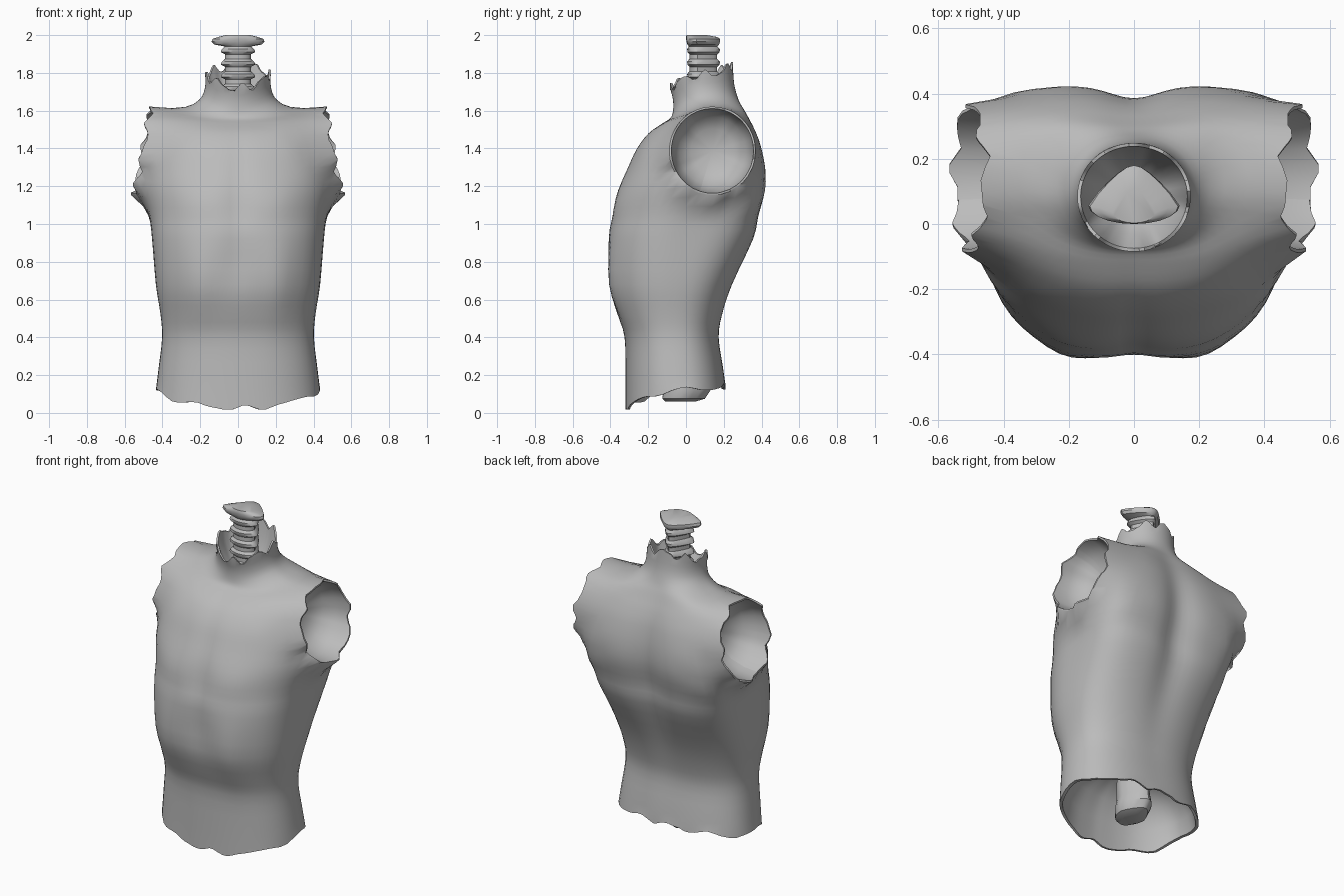
import bpy, bmesh, math
from mathutils import Vector

if "Cube" in bpy.data.objects:
    bpy.data.objects.remove(bpy.data.objects["Cube"])

grey = bpy.data.materials.new("stone_grey")
grey.diffuse_color = (0.5, 0.5, 0.5, 1)
grey.use_nodes = True
grey.node_tree.nodes["Principled BSDF"].inputs["Base Color"].default_value = grey.diffuse_color
COLS, SUB = 64, 3


def jag(a):
    """Irregular torn-edge zigzag, roughly -1..1."""
    tri = lambda u: math.asin(math.sin(u)) * 2 / math.pi
    return (tri(8 * a + 0.6) + 0.4 * tri(13 * a + 1)) / 1.4


def loft(bm, rings, caps=False):
    rows = [[bm.verts.new(p) for p in r] for r in rings]
    n = len(rows[0])
    for a, b in zip(rows, rows[1:]):
        for i in range(n):
            bm.faces.new((a[i], a[(i + 1) % n], b[(i + 1) % n], b[i]))
    if caps:
        bm.faces.new(rows[0][::-1])
        bm.faces.new(rows[-1])


def finish(bm, name, angle):
    bmesh.ops.recalc_face_normals(bm, faces=bm.faces)
    me = bpy.data.meshes.new(name)
    bm.to_mesh(me)
    bm.free()
    me.materials.append(grey)
    ob = bpy.data.objects.new(name, me)
    bpy.context.collection.objects.link(ob)
    bpy.ops.object.select_all(action='DESELECT')
    ob.select_set(True)
    bpy.context.view_layer.objects.active = ob
    bpy.ops.object.shade_smooth_by_angle(angle=math.radians(angle))


def catmull(p0, p1, p2, p3, t):
    return [0.5 * (2 * b + (c - a) * t + (2 * a - 5 * b + 4 * c - d) * t * t
                   + (3 * b - a - 3 * c + d) * t ** 3) for a, b, c, d in zip(p0, p1, p2, p3)]


# Torso sections: z front, z side, z back, half width, y front, y back, y of widest point
SECTIONS = [
    (.025, .12, .14, .435, -.32, .21, -.04), (.20, .24, .25, .42, -.32, .195, -.05),
    (.40, .40, .40, .402, -.325, .175, -.06), (.52, .52, .52, .41, -.362, .195, -.06),
    (.68, .68, .68, .435, -.41, .25, -.05), (.92, .92, .92, .455, -.415, .36, -.02),
    (1.04, 1.04, 1.04, .47, -.39, .385, .02), (1.18, 1.18, 1.18, .505, -.36, .42, .08),
    (1.30, 1.30, 1.30, .515, -.31, .42, .12), (1.40, 1.42, 1.42, .505, -.262, .395, .14),
    (1.48, 1.52, 1.50, .48, -.20, .365, .14), (1.53, 1.59, 1.56, .44, -.13, .335, .14),
    (1.56, 1.602, 1.61, .31, -.085, .31, .13), (1.60, 1.655, 1.66, .208, -.07, .285, .11),
    (1.66, 1.72, 1.74, .175, -.07, .26, .09), (1.72, 1.79, 1.84, .174, -.085, .25, .085)]

bell = lambda v, c, s: math.exp(-((v - c) / s) ** 2)


def section_ring(s, torn):
    zf, zs, zb, w, yf, yb, yc = s
    ring = []
    for i in range(COLS):
        a = 2 * math.pi * i / COLS
        c, sn = math.cos(a), math.sin(a)
        neck = min(1, max(0, (zs - 1.58) / 0.1))
        e = 2.3 - 0.3 * neck + .15 * bell(zs, .75, .3)
        if sn > 0:
            e = (2.5 + 2.5 * bell(zs, 1.24, .38)) * (1 - neck) + 2 * neck
        h = yb - yc if sn > 0 else yc - yf
        r = (abs(c / w) ** e + abs(sn / h) ** e) ** (-1 / e)
        x, y = r * c, r * sn
        k = (y / h) ** 2
        z = zs + ((zb if sn > 0 else zf) - zs) * k + torn * jag(a)
        y += yc
        # spine furrow, chest muscles, breastbone, rib arch and lower ribs
        if sn > 0:
            y -= .042 * bell(x, 0, .1) * bell(z, 1.12, .42)
        else:
            y -= .015 * bell(abs(x), .22, .13) * bell(z, 1.1, .09) * k
            y += .015 * bell(x, 0, .05) * bell(z, 1.15, .3)
            y += .016 * bell(x, 0, .09) * bell(z, .8, .14)
            y -= .02 * bell(abs(x), .22, .08) * bell(z, .68, .22) * k
        ring.append((x, y, z))
    return ring


rings = []
last = len(SECTIONS) - 1
for i in range(last):
    q = [SECTIONS[min(max(i + j, 0), last)] for j in (-1, 0, 1, 2)]
    for k in range(SUB):
        rings.append(section_ring(catmull(*q, k / SUB), .02 if i + k == 0 else 0))
rings.append(section_ring(SECTIONS[-1], .035))
bm = bmesh.new()
loft(bm, rings)

# Arm openings: remove side faces, then pull the edge onto a torn oval rim
AY, AZ, RY, RZ = .14, 1.387, .228, .235
dist = lambda p: math.hypot((p.y - AY) / RY, (p.z - AZ) / RZ)
hole = [f for f in bm.faces
        if abs(f.calc_center_median().x) > .36 and dist(f.calc_center_median()) < 1]
bmesh.ops.delete(bm, geom=hole, context='FACES')
is_arm = lambda p: abs(p.x) > .25 and 1 < p.z < 1.7
for v in bm.verts:
    if v.is_boundary and is_arm(v.co):
        t = math.atan2((v.co.z - AZ) / RZ, (v.co.y - AY) / RY)
        x = .505 - .045 * math.sin(t) + .025 * jag(t)
        v.co = (math.copysign(x, v.co.x), AY + RY * math.cos(t), AZ + RZ * math.sin(t))
near = [v for v in bm.verts if not v.is_boundary and is_arm(v.co) and dist(v.co) < 1.5]
for _ in range(4):
    bmesh.ops.smooth_vert(bm, verts=near, factor=.5, use_axis_x=True, use_axis_y=True, use_axis_z=True)


# Every opening gets a thin lip and a hollow bowl behind it; the torn edge fades inwards
DOME = ((.955, 0, 1), (.91, .35, .4), (.77, .68, .15), (.5, .9, .05), (.22, .98, .02))
FUNNEL = ((.94, 0, 1), (.86, .25, .5), (.68, .55, .2), (.45, .8, .05), (.2, .95, .02))


def bowl(test, centre, axis, depth, profile):
    edges = [e for e in bm.edges if e.is_boundary and all(test(v.co) for v in e.verts)]
    centre, axis = Vector(centre), Vector(axis)
    old_s, old_d, old_f = 1.0, 0.0, 1.0
    verts = []
    for s, d, f in profile:
        geom = bmesh.ops.extrude_edge_only(bm, edges=edges)['geom']
        verts = [g for g in geom if isinstance(g, bmesh.types.BMVert)]
        edges = [g for g in geom if isinstance(g, bmesh.types.BMEdge) and g.is_boundary]
        for v in verts:
            rel = v.co - centre - axis * old_d
            along = axis * rel.dot(axis)
            v.co = centre + (rel - along) * (s / old_s) + along * (f / old_f) + axis * d * depth
        old_s, old_d, old_f = s, d * depth, f
    bmesh.ops.pointmerge(bm, verts=verts, merge_co=centre + axis * depth)


for side in (1, -1):
    bowl(lambda p: is_arm(p) and p.x * side > 0, (side * .5, AY, AZ), (-side, 0, 0), .2, DOME)
bowl(lambda p: p.z < .4, (0, -.05, .1), (0, 0, 1), .3, DOME)
bowl(lambda p: p.z > 1.65 and abs(p.x) < .24, (0, .085, 1.78), (0, 0, -1), .24, FUNNEL)
finish(bm, "torso", 40)


# Spine pieces: rounded triangular sections, widest near the front, narrow towards the back
def spine(name, sections, taper, widest):
    bm = bmesh.new()
    rings = []
    for z, w, yf, yb in sections:
        yc = yf + (yb - yf) * widest
        ring = []
        for i in range(20):
            a = 2 * math.pi * i / 20
            s = math.sin(a)
            ring.append((w * math.cos(a) * (1 - taper * max(s, 0)),
                         yc + s * (yb - yc if s > 0 else yc - yf), z))
        rings.append(ring)
    loft(bm, rings, True)
    finish(bm, name, 35)


neck = []
for i in range(5):
    z = 1.61 + .066 * i
    neck += [(z, .068, .018, .165), (z + .024, .068, .018, .165),
             (z + .036, .092, .008, .178), (z + .052, .085, .006, .18)]
neck += [(1.94, .07, .015, .165), (1.95, .125, .008, .175), (1.965, .14, .003, .18),
         (1.98, .135, .0, .18), (1.99, .105, .0, .165), (2.0, .065, .003, .11)]
spine("neck_vertebrae", neck, .5, .3)
spine("lower_vertebra", [(.06, .05, -.11, .05), (.075, .085, -.125, .10), (.12, .1, -.12, .13),
                         (.17, .09, -.11, .12), (.25, .095, -.11, .12), (.42, .08, -.1, .1)], .4, .5)
